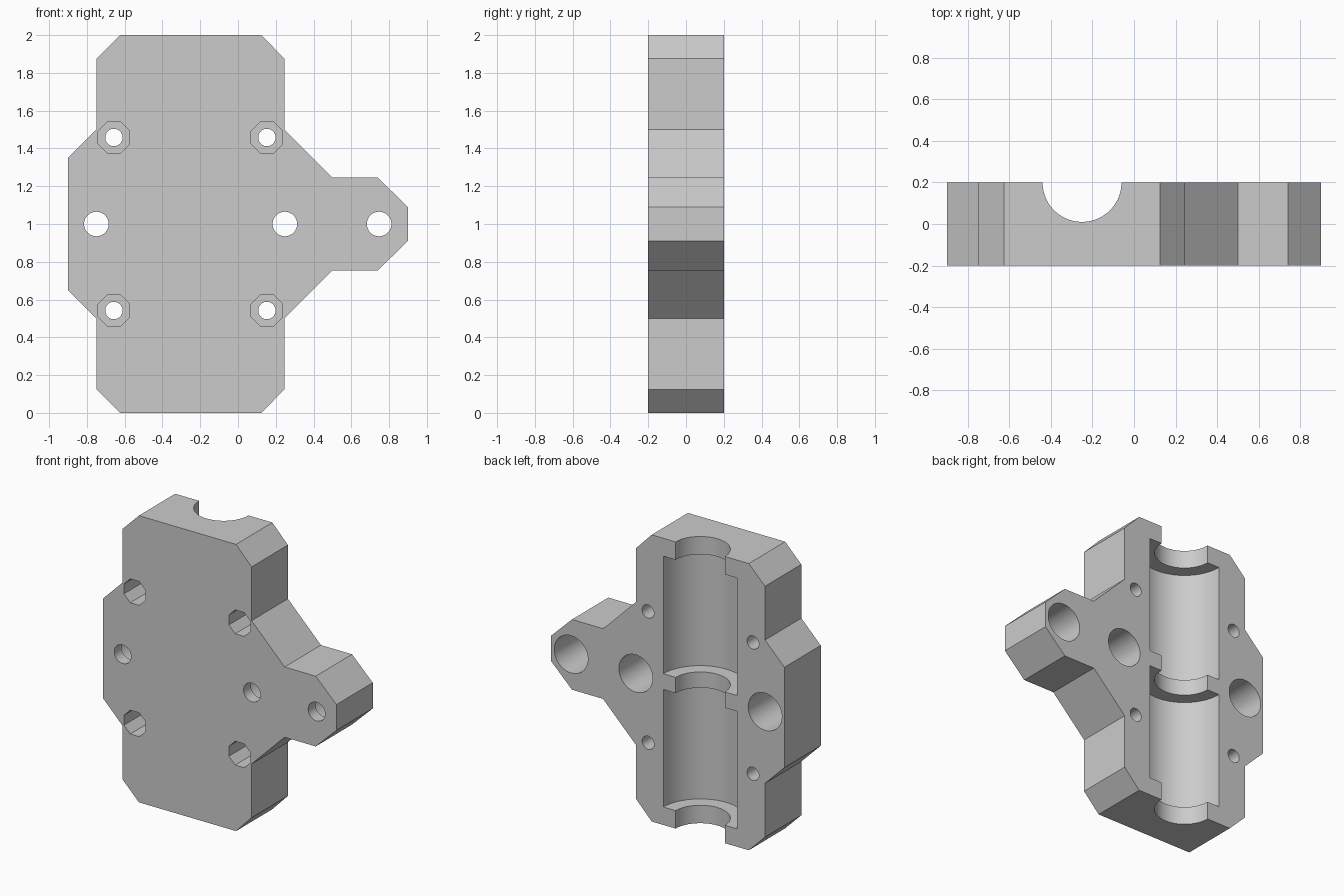
import bpy
import math
from mathutils import Matrix

cube = bpy.data.objects.get("Cube")
if cube:
    bpy.data.objects.remove(cube, do_unlink=True)

GREY = (0.6, 0.6, 0.6, 1.0)
mat = bpy.data.materials.new("light grey")
mat.use_nodes = True
mat.diffuse_color = GREY
mat.node_tree.nodes["Principled BSDF"].inputs["Base Color"].default_value = GREY

BACK, FRONT = 0.2, -0.2
OVER = 0.05  # cutter overshoot

# Plate outline: lower half, mirrored about mid height
lower = [(-0.9, 0.65), (-0.75, 0.5), (-0.75, 0.125), (-0.625, 0),
         (0.125, 0), (0.245, 0.125), (0.245, 0.5), (0.5, 0.755),
         (0.74, 0.755), (0.9, 0.91)]
outline = lower + [(x, 2 - z) for x, z in reversed(lower)]
n = len(outline)
verts = [(x, y, z) for y in (FRONT, BACK) for x, z in outline]
faces = [list(range(n)), list(range(2 * n - 1, n - 1, -1))]
faces += [[i, i + n, (i + 1) % n + n, (i + 1) % n] for i in range(n)]
mesh = bpy.data.meshes.new("bearing_block")
mesh.from_pydata(verts, [], faces)
mesh.materials.append(mat)
block = bpy.data.objects.new("bearing_block", mesh)
bpy.context.collection.objects.link(block)

cutters = []


def cut(name, radius, start, end, axis, sides=48):
    """Subtract a cylinder running from start to end along Y or Z."""
    bpy.ops.mesh.primitive_cylinder_add(vertices=sides, radius=radius, depth=end - start)
    tool = bpy.context.object
    tool.name = name
    # Turn vertices so that flats face the axes
    turn = Matrix.Rotation(math.pi / sides, 4, 'Z')
    if axis[0] == 'Y':
        turn = Matrix.Rotation(math.pi / 2, 4, 'X') @ turn
        place = (axis[1], (start + end) / 2, axis[2])
    else:
        place = (axis[1], axis[2], (start + end) / 2)
    tool.data.transform(Matrix.Translation(place) @ turn)
    tool.data.materials.append(mat)
    tool.hide_render = True
    mod = block.modifiers.new(name, 'BOOLEAN')
    mod.operation = 'DIFFERENCE'
    mod.solver = 'EXACT'
    mod.object = tool
    cutters.append(tool)


# Rod channel with two wider bearing pockets, open at the back
cut("rod_channel", 0.19, -OVER, 2 + OVER, ('Z', -0.25, BACK), 64)
for low, high in ((0.125, 0.945), (1.055, 1.875)):
    cut("bearing_pocket", 0.285, low, high, ('Z', -0.25, BACK), 64)

# Mounting holes, counterbored deeply from the back
for x in (-0.75, 0.248, 0.747):
    cut("mounting_hole", 0.065, FRONT - OVER, BACK + OVER, ('Y', x, 1))
    cut("counterbore", 0.13, BACK - 0.32, BACK + OVER, ('Y', x, 1))

# Clamp screw holes with octagonal pockets in the front
for x in (-0.657, 0.153):
    for z in (0.542, 1.458):
        cut("screw_hole", 0.046, FRONT - OVER, BACK + OVER, ('Y', x, z), 32)
        cut("screw_pocket", 0.09, FRONT - OVER, FRONT + 0.2, ('Y', x, z), 8)

# Bake the cuts and drop the cutters
bpy.context.view_layer.update()
graph = bpy.context.evaluated_depsgraph_get()
baked = bpy.data.meshes.new_from_object(block.evaluated_get(graph))
block.modifiers.clear()
block.data = baked
baked.materials.clear()
baked.materials.append(mat)
for poly in baked.polygons:
    poly.material_index = 0
for tool in cutters:
    bpy.data.objects.remove(tool, do_unlink=True)

bpy.ops.object.select_all(action='DESELECT')
block.select_set(True)
bpy.context.view_layer.objects.active = block
bpy.ops.object.shade_smooth_by_angle(angle=math.radians(30))
